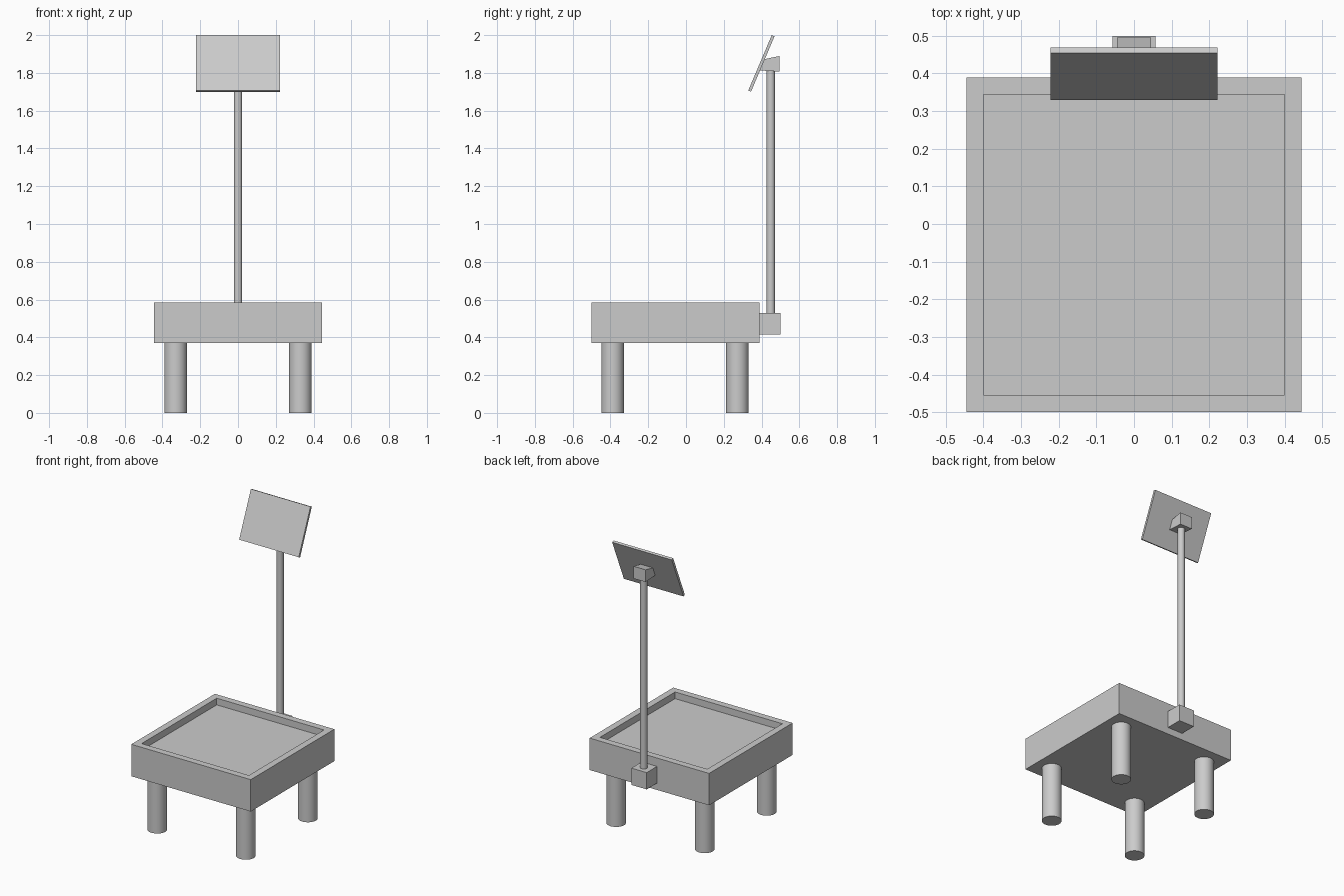
import bpy, bmesh, math
from mathutils import Matrix

if "Cube" in bpy.data.objects:
    bpy.data.objects.remove(bpy.data.objects["Cube"])


def finish(name, bm, smooth=False):
    bmesh.ops.recalc_face_normals(bm, faces=bm.faces[:])
    mesh = bpy.data.meshes.new(name)
    bm.to_mesh(mesh)
    bm.free()
    ob = bpy.data.objects.new(name, mesh)
    bpy.context.collection.objects.link(ob)
    if smooth:
        bpy.ops.object.select_all(action='DESELECT')
        ob.select_set(True)
        bpy.context.view_layer.objects.active = ob
        bpy.ops.object.shade_smooth_by_angle(angle=math.radians(35))
    return ob


def box_mesh(size):
    bm = bmesh.new()
    bmesh.ops.create_cube(bm, size=1)
    bmesh.ops.scale(bm, vec=size, verts=bm.verts)
    return bm


def cylinder(name, x, y, z0, z1, radius):
    bm = bmesh.new()
    bmesh.ops.create_cone(bm, cap_ends=True, segments=32, radius1=radius,
                          radius2=radius, depth=z1 - z0)
    bmesh.ops.translate(bm, vec=(x, y, (z0 + z1) / 2), verts=bm.verts)
    return finish(name, bm, True)


# Platform: square slab with a shallow tray recessed into its top
bm = box_mesh((0.89, 0.89, 0.215))
bmesh.ops.translate(bm, vec=(0, -0.055, 0.4775), verts=bm.verts)
bm.normal_update()
top = max(bm.faces, key=lambda f: f.calc_center_median().z)
bmesh.ops.inset_region(bm, faces=[top], thickness=0.064)
tray = bmesh.ops.extrude_face_region(bm, geom=[top])
bmesh.ops.translate(bm, vec=(0, 0, -0.045),
                    verts=[v for v in tray["geom"] if isinstance(v, bmesh.types.BMVert)])
if top.is_valid:
    bmesh.ops.delete(bm, geom=[top], context='FACES_ONLY')
finish("platform", bm)

# Four round legs
for side, x in (("left", -0.33), ("right", 0.33)):
    for end, y in (("front", -0.388), ("back", 0.272)):
        cylinder(f"{end}_{side}_leg", x, y, 0, 0.372, 0.06)

# Pole and the block that fixes it to the platform
bm = box_mesh((0.114, 0.112, 0.113))
bmesh.ops.translate(bm, vec=(0, 0.444, 0.472), verts=bm.verts)
finish("pole_bracket", bm)
cylinder("pole", 0, 0.449, 0.52, 1.815, 0.022)

# Wedge block joining the pole to the panel
bm = bmesh.new()
profile = [(0.495, 1.807), (0.495, 1.889), (0.416, 1.873), (0.389, 1.813)]
wedge = bm.faces.new([bm.verts.new((-0.045, y, z)) for y, z in profile])
ext = bmesh.ops.extrude_face_region(bm, geom=[wedge])
bmesh.ops.translate(bm, vec=(0.09, 0, 0),
                    verts=[v for v in ext["geom"] if isinstance(v, bmesh.types.BMVert)])
finish("panel_mount", bm)

# Tilted display panel
bm = box_mesh((0.444, 0.016, 0.319))
bmesh.ops.transform(bm, verts=bm.verts,
                    matrix=Matrix.Translation((0, 0.399, 1.85)) @ Matrix.Rotation(math.radians(-23), 4, 'X'))
finish("display_panel", bm)
